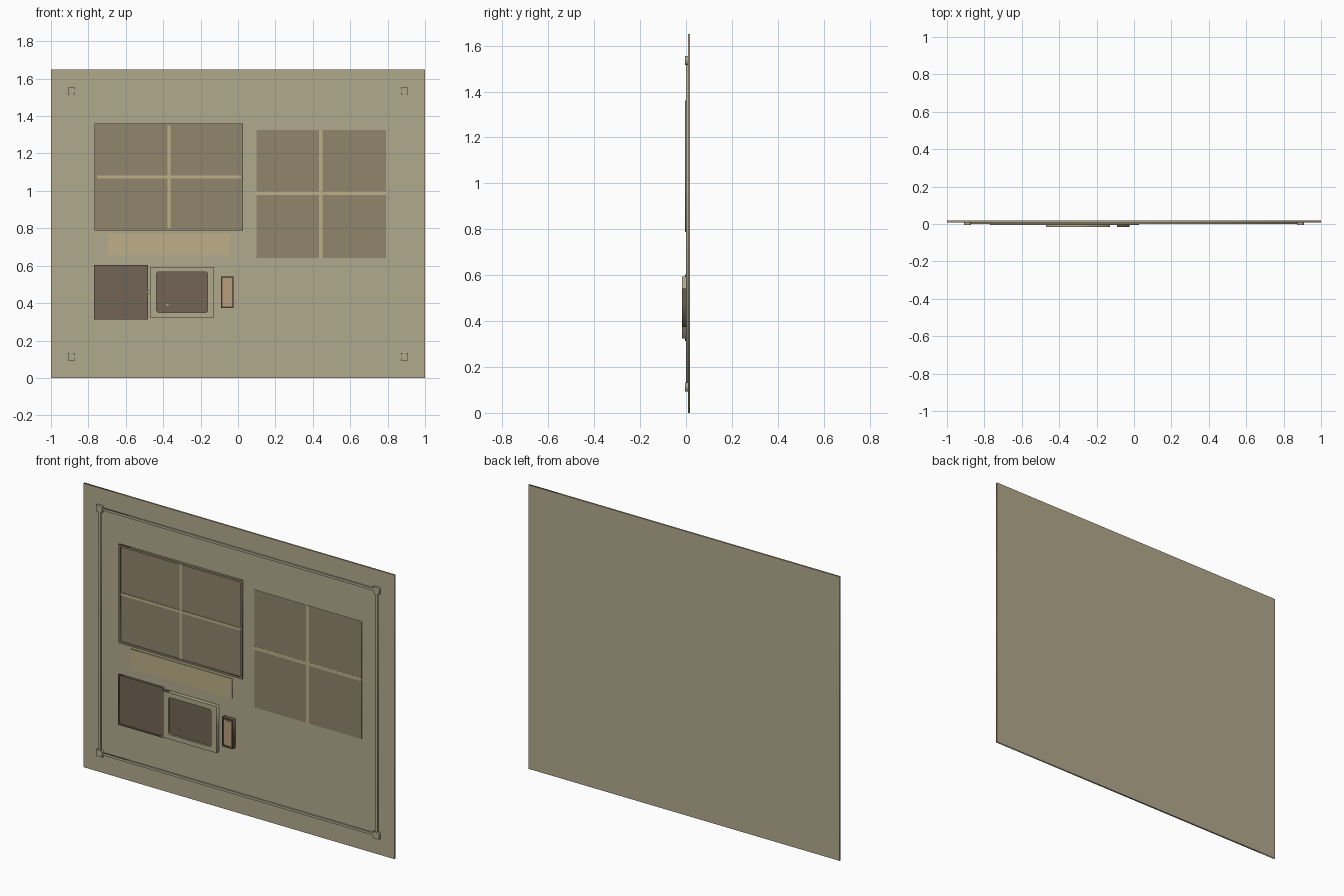
import bpy, math

if "Cube" in bpy.data.objects:
    bpy.data.objects.remove(bpy.data.objects["Cube"])

def material(name, rgb):
    m = bpy.data.materials.new(name)
    m.diffuse_color = (*rgb, 1)
    m.use_nodes = True
    m.node_tree.nodes["Principled BSDF"].inputs["Base Color"].default_value = m.diffuse_color
    return m

PLASTER = material("plaster", (0.45, 0.40, 0.27))
PANE = material("pane", (0.28, 0.24, 0.15))
BAR = material("bar", (0.51, 0.43, 0.25))
BROWN = material("brown", (0.17, 0.13, 0.09))
TAN = material("tan", (0.48, 0.34, 0.20))
DARK = material("dark_trim", (0.12, 0.09, 0.055))

WALL = 0.008   # y of the wall's front face

def outline(x0, x1, z0, z1, r=0.0, n=4):
    # rectangle outline, optionally with rounded corners
    if r == 0:
        return [(x0, z0), (x1, z0), (x1, z1), (x0, z1)]
    corners = [(x1 - r, z1 - r), (x0 + r, z1 - r), (x0 + r, z0 + r), (x1 - r, z0 + r)]
    pts = []
    for k, (cx, cz) in enumerate(corners):
        for i in range(n + 1):
            a = (k + i / n) * math.pi / 2
            pts.append((cx + r * math.cos(a), cz + r * math.sin(a)))
    return pts

def slab(name, loops, y0, y1, mat):
    # filled profile in the wall plane (second loop is a hole), extruded from y0 to y1
    cu = bpy.data.curves.new(name, 'CURVE')
    cu.dimensions = '2D'
    cu.fill_mode = 'BOTH'
    cu.extrude = (y1 - y0) / 2
    for pts in loops:
        s = cu.splines.new('POLY')
        s.points.add(len(pts) - 1)
        for p, (x, z) in zip(s.points, pts):
            p.co = (x, z, 0, 1)
        s.use_cyclic_u = True
    ob = bpy.data.objects.new(name, cu)
    bpy.context.collection.objects.link(ob)
    ob.location.y = (y0 + y1) / 2
    ob.rotation_euler.x = math.pi / 2
    bpy.ops.object.select_all(action='DESELECT')
    ob.select_set(True)
    bpy.context.view_layer.objects.active = ob
    bpy.ops.object.convert(target='MESH')
    ob = bpy.context.object
    ob.name = name
    ob.data.materials.clear()
    ob.data.materials.append(mat)
    return ob

def box(name, x0, x1, z0, z1, y0, mat, y1=WALL):
    return slab(name, [outline(x0, x1, z0, z1)], y0, y1, mat)

def rim(name, x0, x1, z0, z1, w, y0, mat, r=0.0, y1=WALL):
    return slab(name, [outline(x0, x1, z0, z1),
                       outline(x0 + w, x1 - w, z0 + w, z1 - w, r)], y0, y1, mat)

# Wall panel
box("wall_panel", -1, 1, 0, 1.65, WALL, PLASTER, 0.018)

# Conduit loop with corner junction blocks
FX, ZB, ZT, H = 0.89, 0.113, 1.535, 0.007
for sx in (-1, 1):
    box("conduit_side", sx * FX - H, sx * FX + H, ZB + 0.018, ZT - 0.018, 0, PLASTER)
    for z in (ZB, ZT):
        box("corner_block", sx * FX - 0.019, sx * FX + 0.019, z - 0.019, z + 0.019, -0.005, PLASTER)
for z in (ZB, ZT):
    box("conduit_rail", -FX + 0.018, FX - 0.018, z - H, z + H, 0, PLASTER)

# Framed window on the left
rim("window_frame", -0.766, 0.028, 0.789, 1.361, 0.011, -0.005, PANE)
box("window_pane", -0.755, 0.017, 0.80, 1.35, 0.002, PANE)
box("window_bar_upright", -0.376, -0.360, 0.80, 1.35, -0.001, BAR)
for x0, x1 in ((-0.755, -0.376), (-0.360, 0.017)):
    box("window_bar_cross", x0, x1, 1.067, 1.083, -0.001, BAR)

# Flush window on the right: four panes and a cross
for x0, x1 in ((0.10, 0.433), (0.453, 0.79)):
    for z0, z1 in ((0.642, 0.977), (0.997, 1.326)):
        box("flush_pane", x0, x1, z0, z1, 0.0065, PANE)
    box("flush_bar_cross", x0, x1, 0.977, 0.997, 0.006, BAR)
box("flush_bar_upright", 0.433, 0.453, 0.642, 1.326, 0.006, BAR)

# Blank sign strip
box("sign_strip", -0.694, -0.042, 0.655, 0.77, 0.004, BAR)

# Open cabinet door
rim("door_rim", -0.769, -0.48, 0.313, 0.604, 0.008, -0.005, BROWN)
box("door_inside", -0.761, -0.488, 0.321, 0.596, -0.001, BROWN)
box("door_latch", -0.48, -0.47, 0.448, 0.468, -0.003, PLASTER)

# Cabinet body with a rounded recess
slab("cabinet_body", [outline(-0.47, -0.127, 0.324, 0.594),
                      outline(-0.435, -0.162, 0.35, 0.567, 0.012)], -0.017, WALL, PLASTER)
box("cabinet_back", -0.436, -0.161, 0.349, 0.568, -0.006, BROWN)
box("cabinet_stud", -0.381, -0.372, 0.385, 0.394, -0.009, PLASTER, -0.006)

# Switch box
rim("switch_rim", -0.092, -0.023, 0.374, 0.543, 0.008, -0.017, DARK, 0.008)
box("switch_face", -0.085, -0.030, 0.381, 0.536, -0.011, TAN)
box("switch_button", -0.072, -0.043, 0.512, 0.527, -0.014, TAN, -0.011)
